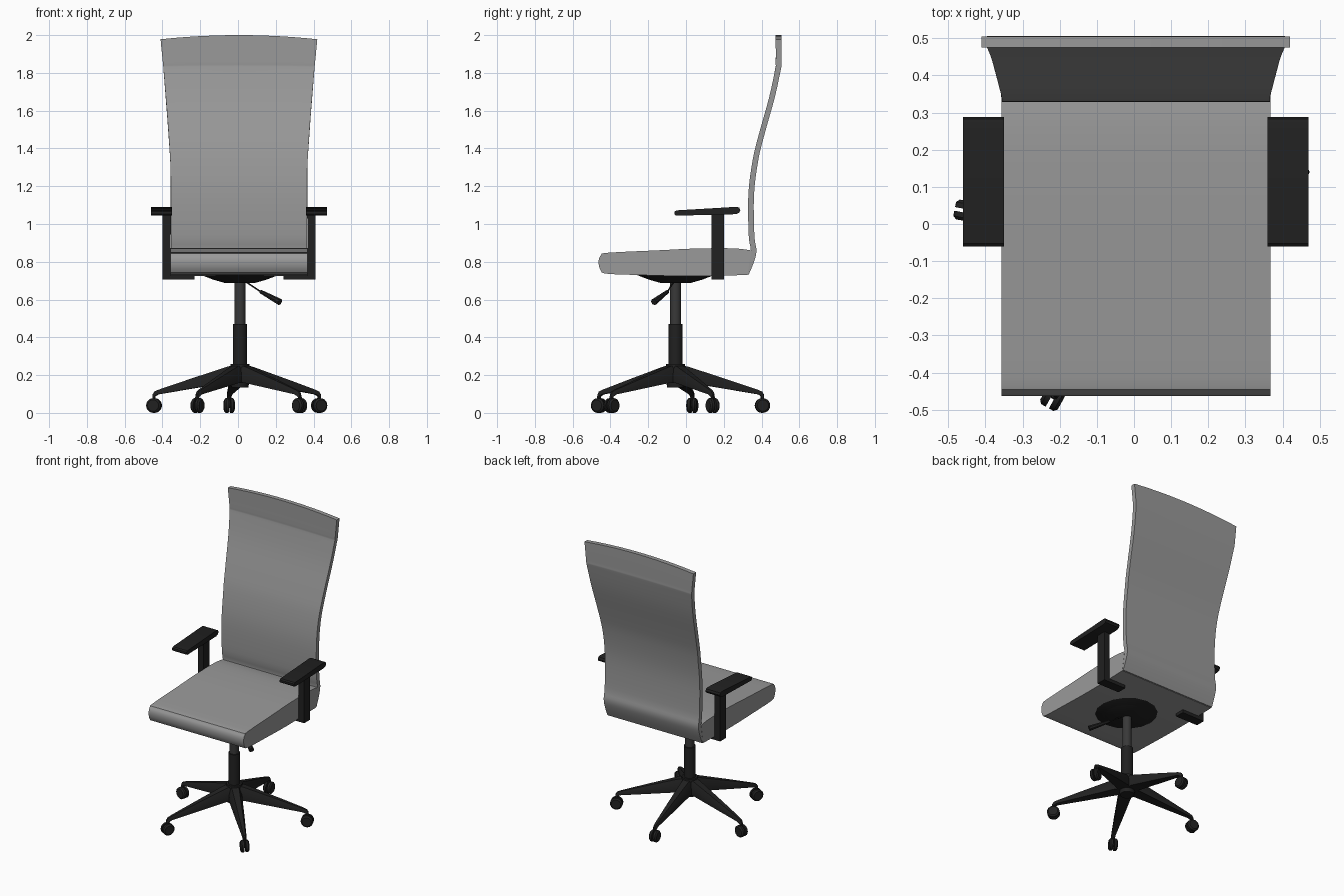
import bpy, bmesh, math
from mathutils import Vector, Matrix

if "Cube" in bpy.data.objects:
    bpy.data.objects.remove(bpy.data.objects["Cube"])

CX = 0.005                              # middle of seat and back
HUB = Vector((0.01, -0.055, 0))         # axis of the swivel base


def material(name, value):
    m = bpy.data.materials.new(name)
    m.use_nodes = True
    m.diffuse_color = (value, value, value, 1)
    m.node_tree.nodes["Principled BSDF"].inputs["Base Color"].default_value = (value, value, value, 1)
    return m


FABRIC = material("grey fabric", 0.32)
PLASTIC = material("black plastic", 0.015)
STEEL = material("dark steel", 0.04)


def finish(bm, name, mat, angle=35):
    bmesh.ops.recalc_face_normals(bm, faces=bm.faces)
    me = bpy.data.meshes.new(name)
    for f in bm.faces:
        f.smooth = True
    bm.to_mesh(me)
    bm.free()
    me.set_sharp_from_angle(angle=math.radians(angle))
    me.materials.append(mat)
    ob = bpy.data.objects.new(name, me)
    bpy.context.scene.collection.objects.link(ob)
    return ob


def skin(bm, rings):
    """Join equal closed rings of points and cap both ends."""
    rows = [[bm.verts.new(p) for p in ring] for ring in rings]
    n = len(rows[0])
    for a, b in zip(rows, rows[1:]):
        for i in range(n):
            j = (i + 1) % n
            bm.faces.new((a[i], a[j], b[j], b[i]))
    bm.faces.new(rows[0])
    bm.faces.new(rows[-1])


def across(name, profile, mat, centre, place, columns=1):
    """Sweep a (y, z) profile sideways; place(u, y, z) gives x offset and z."""
    bm = bmesh.new()
    rings = []
    for k in range(columns + 1):
        u = 2 * k / columns - 1
        ring = []
        for y, z in profile:
            x, height = place(u, y, z)
            ring.append((centre + x, y, height))
        rings.append(ring)
    skin(bm, rings)
    return finish(bm, name, mat)


def spline(points, steps=4):
    """Catmull-Rom curve through the points."""
    pts = [Vector(p) for p in points]
    pts = [pts[0]] + pts + [pts[-1]]
    out = []
    for a, b, c, d in zip(pts, pts[1:], pts[2:], pts[3:]):
        for s in range(steps):
            t = s / steps
            out.append(0.5 * (2 * b + (c - a) * t + (2 * a - 5 * b + 4 * c - d) * t * t
                              + (3 * b - a - 3 * c + d) * t ** 3))
    return out + [pts[-1]]


def rod(bm, p0, p1, r0, r1, sides=20):
    p0, p1 = Vector(p0), Vector(p1)
    d = p1 - p0
    mat = Matrix.Translation((p0 + p1) / 2) @ d.to_track_quat('Z', 'Y').to_matrix().to_4x4()
    bmesh.ops.create_cone(bm, cap_ends=True, segments=sides, radius1=r0, radius2=r1,
                          depth=d.length, matrix=mat)


def box(bm, lo, hi):
    lo, hi = Vector(lo), Vector(hi)
    bmesh.ops.create_cube(bm, size=1, matrix=Matrix.Translation((lo + hi) / 2)
                          @ Matrix.Diagonal((*(hi - lo), 1)))


# Seat cushion with a rounded front lip
seat_outline = spline([(0.325, 0.73), (0.02, 0.724), (-0.25, 0.73), (-0.42, 0.737), (-0.452, 0.755),
                       (-0.463, 0.80), (-0.45, 0.835), (-0.41, 0.848), (-0.14, 0.861), (0.02, 0.869),
                       (0.18, 0.872), (0.28, 0.869), (0.345, 0.86)])
across("seat", [tuple(p) for p in seat_outline], FABRIC, CX, lambda u, y, z: (0.362 * u, z))

# Tall backrest: a thin bent sheet, flared and arched at the top
middle = spline([(0.317, 0.732), (0.345, 0.80), (0.358, 0.86), (0.347, 0.94), (0.345, 1.155), (0.368, 1.34),
                 (0.402, 1.48), (0.455, 1.67), (0.487, 1.82), (0.49, 1.86), (0.49, 2.0)])
sheet = [(p.x - 0.015, p.y) for p in middle] + [(p.x + 0.015, p.y) for p in reversed(middle)]


def back_shape(u, y, z):
    flare = max(0, (z - 1.28) / 0.72)
    arch = max(0, (z - 1.8) / 0.2)
    return u * (0.361 + 0.054 * flare ** 1.2), z - 0.022 * arch * u * u


across("backrest", sheet, FABRIC, CX, back_shape, 12)

# Armrests: tilted pad, post and bracket under the seat
pad = [(-0.06, 1.052), (-0.052, 1.044), (0.265, 1.052), (0.282, 1.06), (0.288, 1.072),
       (0.282, 1.086), (0.268, 1.091), (-0.052, 1.072), (-0.06, 1.065)]
for side, word in ((1, "left"), (-1, "right")):
    across(word + "_arm_pad", pad, PLASTIC, CX + side * 0.41, lambda u, y, z: (0.055 * u, z))
    bm = bmesh.new()
    for inner, top in ((0.363, 1.06), (0.235, 0.728)):
        xs = sorted((CX + side * inner, CX + side * 0.405))
        box(bm, (xs[0], 0.135, 0.705), (xs[1], 0.2, top))
    finish(bm, word + "_arm_post", PLASTIC)

# Swivel plate below the seat
bm = bmesh.new()
rod(bm, HUB + Vector((0, 0, 0.688)), HUB + Vector((0, 0, 0.705)), 0.08, 0.14, 16)
rod(bm, HUB + Vector((0, 0, 0.705)), HUB + Vector((0, 0, 0.73)), 0.14, 0.205, 16)
finish(bm, "swivel_plate", PLASTIC)

# Height lever
bm = bmesh.new()
rod(bm, (0.04, -0.065, 0.695), (0.125, -0.1, 0.638), 0.004, 0.004, 8)
rod(bm, (0.12, -0.098, 0.642), (0.222, -0.17, 0.587), 0.01, 0.018, 8)
finish(bm, "height_lever", PLASTIC)

# Gas lift, sleeve and hub
for name, mat, parts in (
        ("gas_lift", STEEL, [(0.46, 0.7, 0.029, 0.029)]),
        ("lift_sleeve", PLASTIC, [(0.2, 0.47, 0.037, 0.037)]),
        ("base_hub", PLASTIC, [(0.135, 0.17, 0.045, 0.05), (0.17, 0.26, 0.052, 0.05)])):
    bm = bmesh.new()
    for z0, z1, r0, r1 in parts:
        rod(bm, HUB + Vector((0, 0, z0)), HUB + Vector((0, 0, z1)), r0, r1)
    finish(bm, name, mat)

# Five tapered legs with twin-wheel casters
stations = [(0.02, 0.042, 0.16, 0.255), (0.07, 0.04, 0.16, 0.243), (0.28, 0.026, 0.125, 0.175),
            (0.44, 0.014, 0.098, 0.122), (0.462, 0.012, 0.085, 0.112), (0.47, 0.01, 0.07, 0.095)]
for k in range(5):
    turn = Matrix.Translation(HUB) @ Matrix.Rotation(math.radians(25 + 72 * k), 4, 'Z')
    bm = bmesh.new()
    skin(bm, [[(r, -w, lo), (r, w, lo), (r, w, (lo + hi) / 2), (r, 0.55 * w, hi),
               (r, -0.55 * w, hi), (r, -w, (lo + hi) / 2)] for r, w, lo, hi in stations])
    bm.transform(turn)
    finish(bm, f"base_leg_{k + 1}", PLASTIC)
    bm = bmesh.new()
    rod(bm, (0.463, 0, 0.035), (0.463, 0, 0.1), 0.009, 0.009, 10)
    rod(bm, (0.463, -0.02, 0.039), (0.463, 0.02, 0.039), 0.012, 0.012, 10)
    for s in (-1, 1):
        rod(bm, (0.463, s * 0.005, 0.039), (0.463, s * 0.019, 0.039), 0.039, 0.039)
        rod(bm, (0.463, s * 0.019, 0.039), (0.463, s * 0.027, 0.039), 0.039, 0.03)
    bm.transform(turn)
    finish(bm, f"caster_{k + 1}", PLASTIC)
